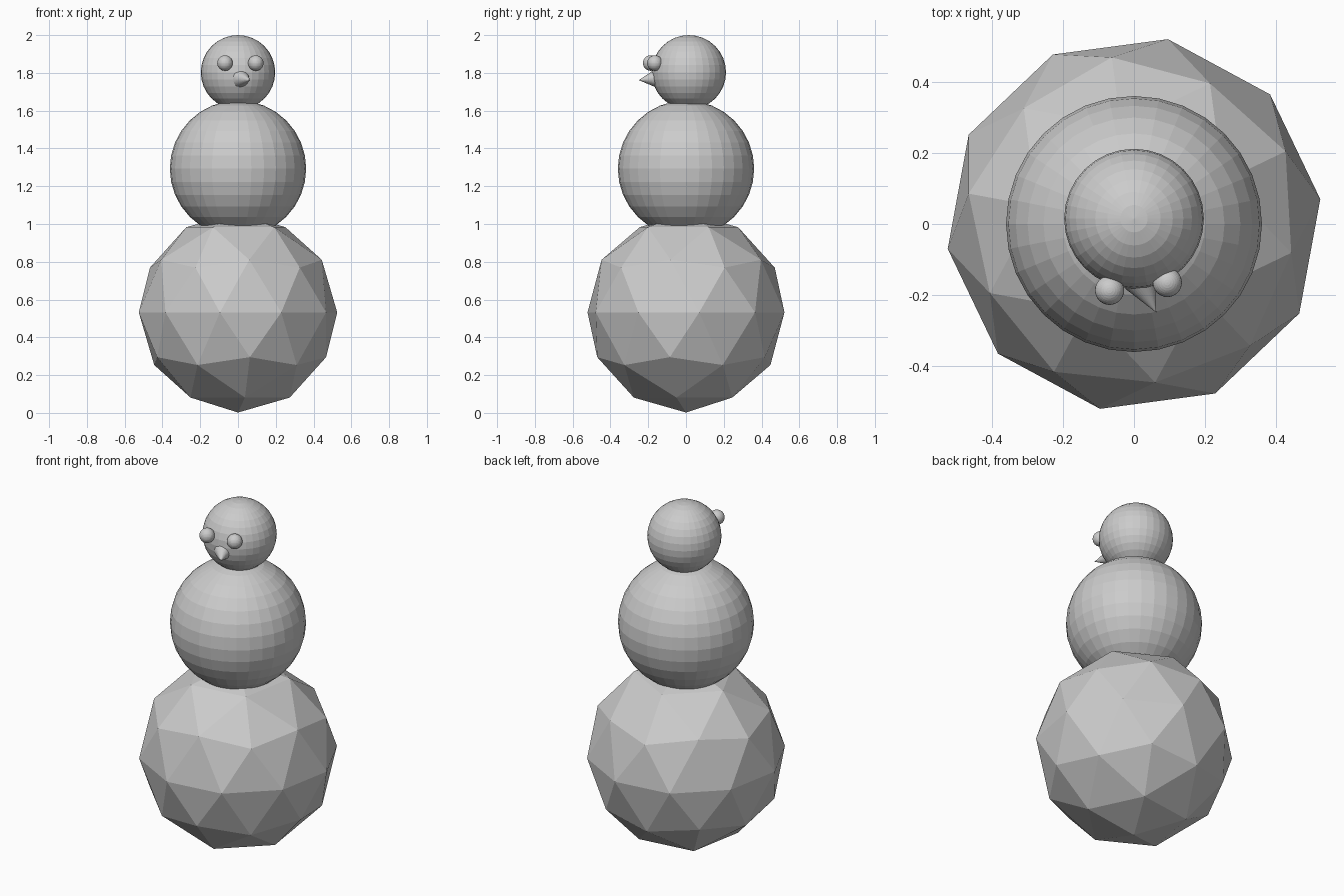
import bpy
from math import radians
from mathutils import Vector

if "Cube" in bpy.data.objects:
    bpy.data.objects.remove(bpy.data.objects["Cube"])


def ball(name, radius, location):
    bpy.ops.mesh.primitive_uv_sphere_add(segments=32, ring_count=16, radius=radius, location=location)
    obj = bpy.context.object
    obj.name = name
    return obj


# Faceted lower body
bpy.ops.mesh.primitive_ico_sphere_add(subdivisions=2, radius=0.53, location=(0, 0, 0.532),
                                      rotation=(0, 0, radians(25.6)))
bpy.context.object.name = "lower_body"

# Middle body and head
ball("middle_body", 0.361, (0, 0, 1.293))
ball("head", 0.197, (0, 0.015, 1.803))

# Eyes, on a head turned slightly to its left
ball("eye_right", 0.041, (-0.069, -0.187, 1.852))
ball("eye_left", 0.041, (0.094, -0.165, 1.852))

# Cone nose, aimed from its base centre to its tip
base = Vector((0.016, -0.160, 1.770))
tip = Vector((0.063, -0.250, 1.762))
axis = tip - base
bpy.ops.mesh.primitive_cone_add(vertices=32, radius1=0.047, radius2=0, depth=axis.length,
                                location=(base + tip) / 2,
                                rotation=axis.to_track_quat('Z', 'Y').to_euler())
bpy.context.object.name = "nose"
